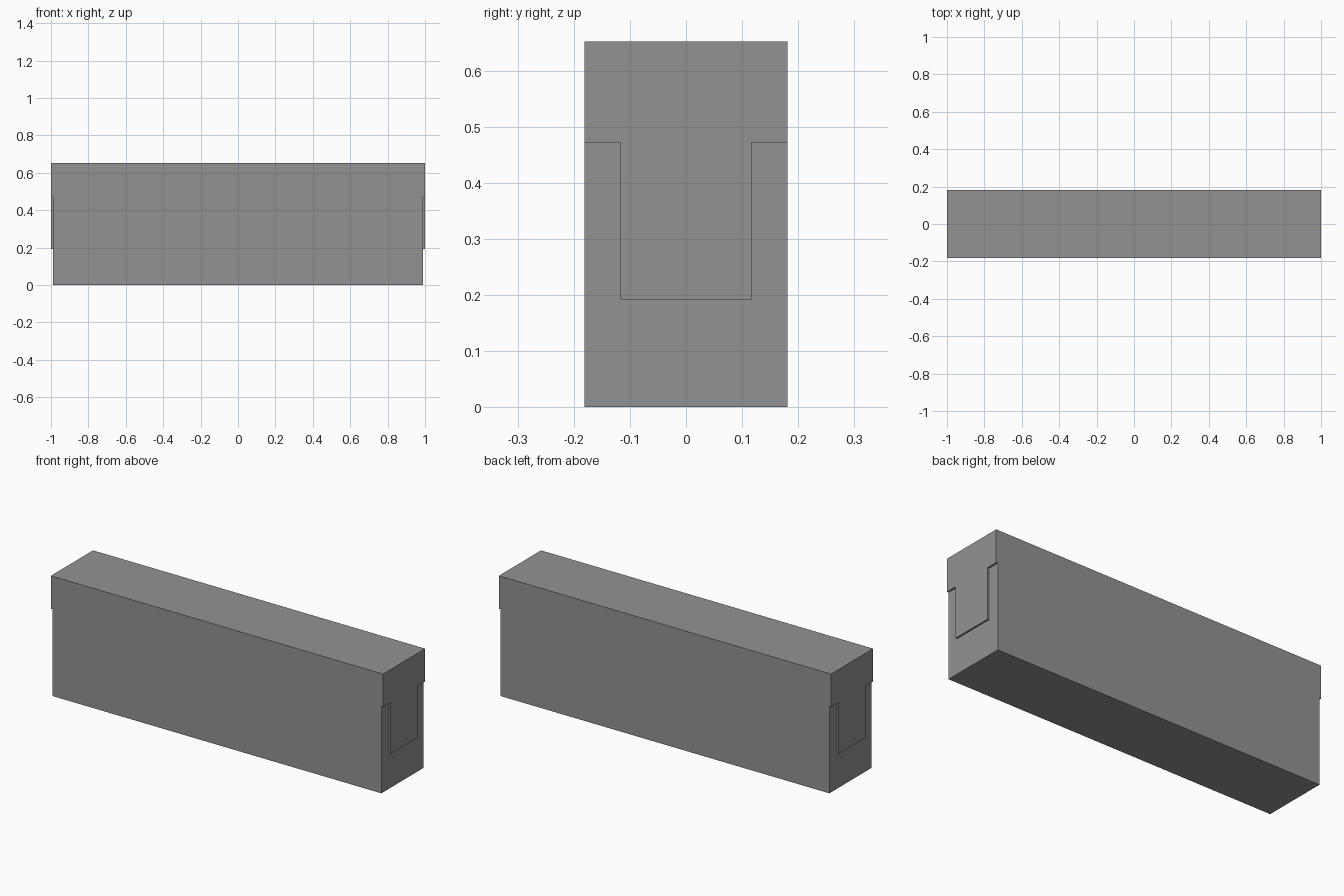
import bpy, bmesh

if "Cube" in bpy.data.objects:
    bpy.data.objects.remove(bpy.data.objects["Cube"])

LENGTH, DEPTH, HEIGHT = 2.0, 0.362, 0.652
RECESS = 0.01                     # how far the ends are cut back
PANEL_Y, PANEL_LOW, PANEL_HIGH = 0.117, 0.192, 0.472


def prism(name, profile, x0, x1):
    """Extrude a closed (y, z) profile along x."""
    bm = bmesh.new()
    face = bm.faces.new([bm.verts.new((x0, y, z)) for y, z in profile])
    ext = bmesh.ops.extrude_face_region(bm, geom=[face])
    moved = [v for v in ext["geom"] if isinstance(v, bmesh.types.BMVert)]
    bmesh.ops.translate(bm, verts=moved, vec=(x1 - x0, 0, 0))
    bmesh.ops.recalc_face_normals(bm, faces=bm.faces)
    mesh = bpy.data.meshes.new(name)
    bm.to_mesh(mesh)
    bm.free()
    obj = bpy.data.objects.new(name, mesh)
    bpy.context.collection.objects.link(obj)
    return obj


# Main block, dark grey
h = DEPTH / 2
block = prism("block", [(-h, 0), (h, 0), (h, HEIGHT), (-h, HEIGHT)],
              -LENGTH / 2, LENGTH / 2)
grey = bpy.data.materials.new("dark_grey")
grey.diffuse_color = (0.29, 0.29, 0.29, 1)
grey.use_nodes = True
grey.node_tree.nodes["Principled BSDF"].inputs["Base Color"].default_value = grey.diffuse_color
block.data.materials.append(grey)

# U-shaped recess at each end, leaving a raised T-shaped panel
right = [(0.3, -0.1), (0.3, PANEL_HIGH), (PANEL_Y, PANEL_HIGH), (PANEL_Y, PANEL_LOW)]
u_profile = right + [(-y, z) for y, z in reversed(right)]
for label, side in (("right", 1), ("left", -1)):
    cutter = prism(f"{label}_recess_cutter", u_profile,
                   side * (LENGTH / 2 - RECESS), side * 1.1)
    cutter.data.materials.append(grey)
    cutter.hide_render = True
    mod = block.modifiers.new(f"{label}_recess", 'BOOLEAN')
    mod.operation = 'DIFFERENCE'
    mod.solver = 'EXACT'
    mod.object = cutter
    bpy.context.view_layer.objects.active = block
    bpy.ops.object.modifier_apply(modifier=mod.name)
    bpy.data.objects.remove(cutter)
